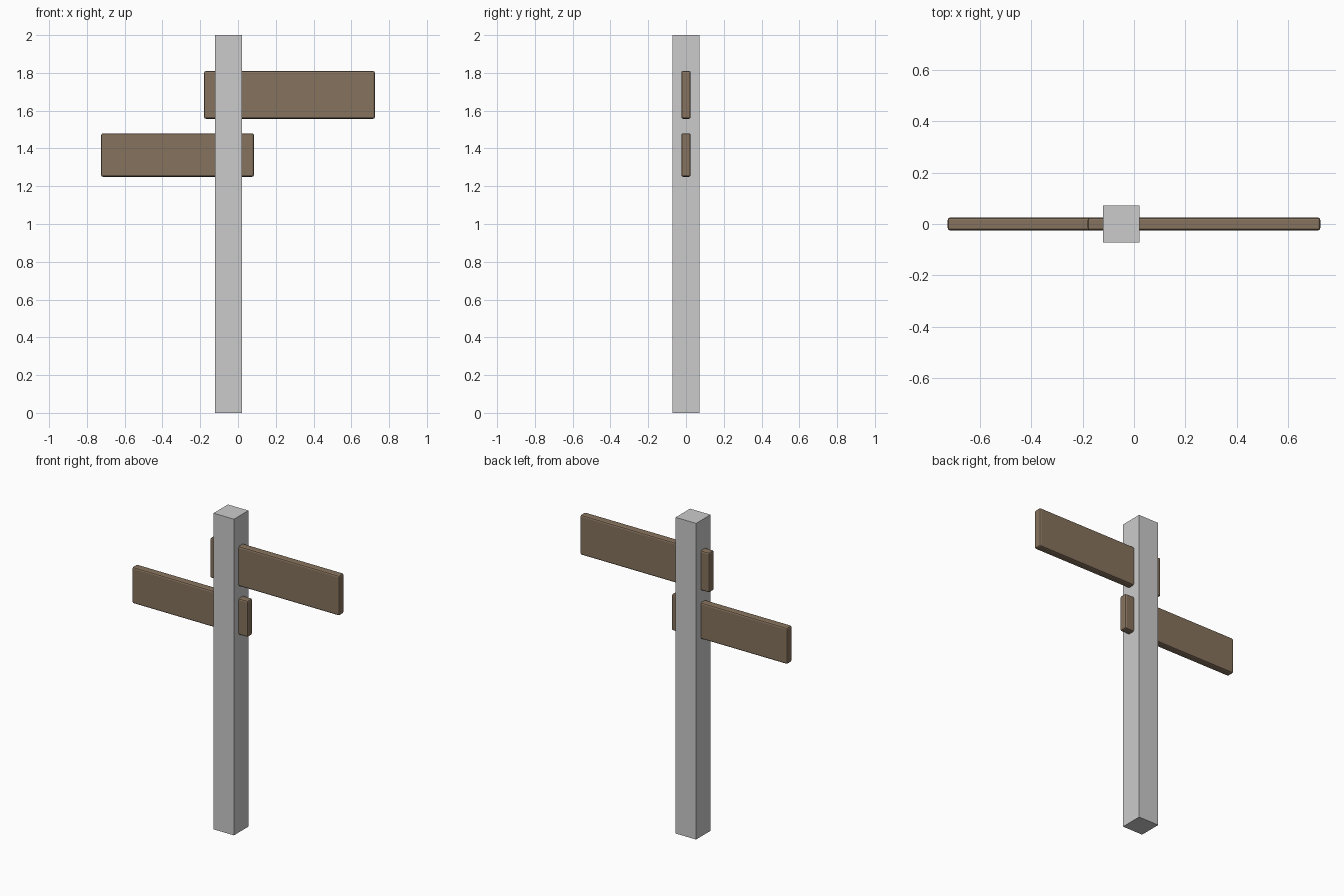
import bpy

if "Cube" in bpy.data.objects:
    bpy.data.objects.remove(bpy.data.objects["Cube"])

wood = bpy.data.materials.new("wood")
wood.diffuse_color = (0.24, 0.17, 0.11, 1)
wood.use_nodes = True
wood.node_tree.nodes["Principled BSDF"].inputs["Base Color"].default_value = wood.diffuse_color


def box(name, lo, hi, material=None, bevel=0):
    """Axis-aligned box between two corners, optionally bevelled."""
    bpy.ops.mesh.primitive_cube_add(size=1, location=[(a + b) / 2 for a, b in zip(lo, hi)])
    ob = bpy.context.object
    ob.name = name
    ob.scale = [b - a for a, b in zip(lo, hi)]
    bpy.ops.object.transform_apply(location=False, rotation=False, scale=True)
    if material:
        ob.data.materials.append(material)
    if bevel:
        mod = ob.modifiers.new("edge_bevel", 'BEVEL')
        mod.width = bevel
        mod.segments = 2
    return ob


# Square post
box("post", (-0.121, -0.072, 0), (0.022, 0.072, 2))

# Sign boards passing through the post
box("upper_sign_board", (-0.18, -0.025, 1.557), (0.725, 0.025, 1.81), wood, 0.01)
box("lower_sign_board", (-0.725, -0.025, 1.25), (0.085, 0.025, 1.48), wood, 0.01)
